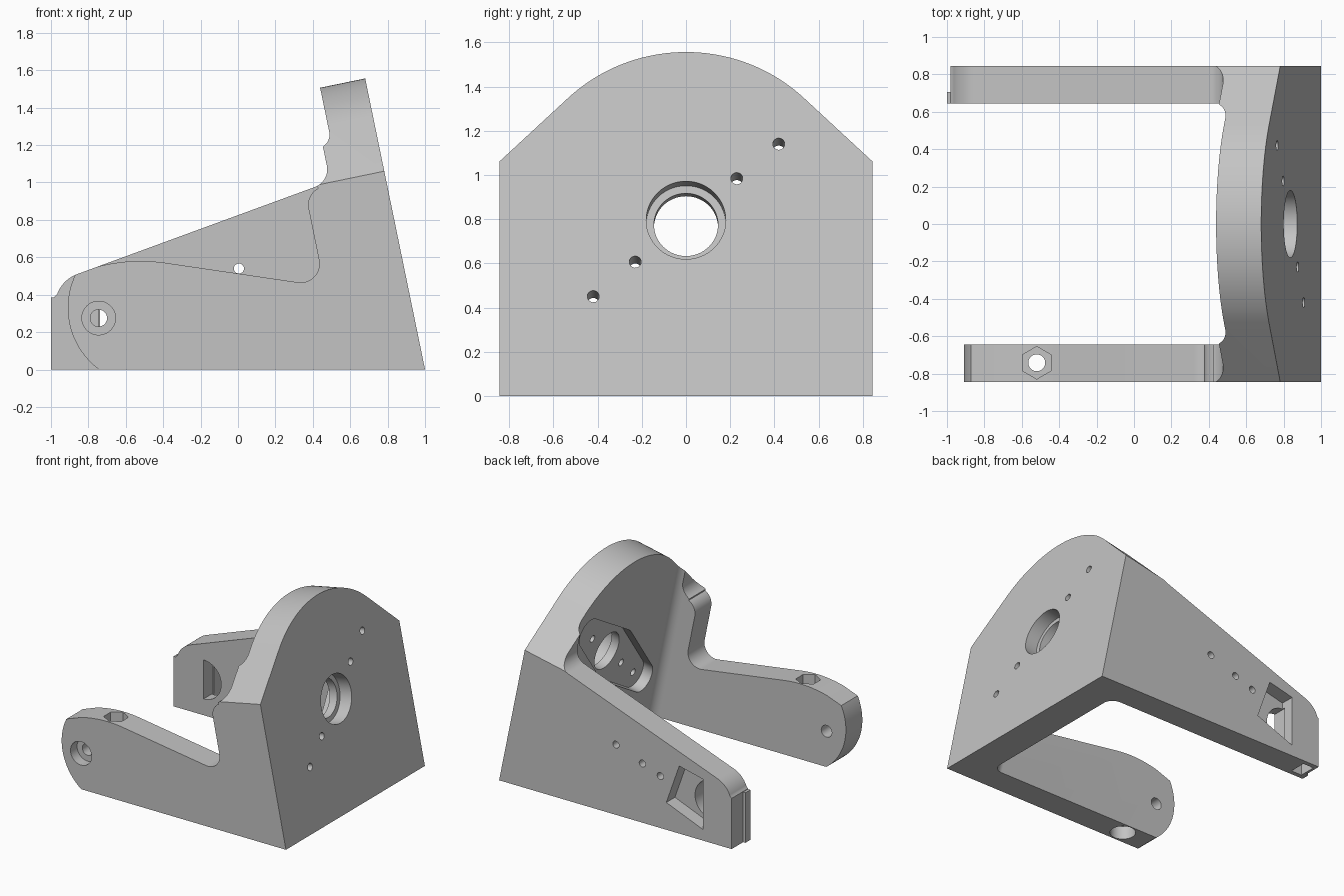
import bpy, bmesh
from math import radians, sin, cos, pi
from mathutils import Matrix, Vector

if "Cube" in bpy.data.objects:
    bpy.data.objects.remove(bpy.data.objects["Cube"])

grey = bpy.data.materials.new("light_grey")
grey.use_nodes = True
grey.diffuse_color = (0.55, 0.55, 0.55, 1)
grey.node_tree.nodes["Principled BSDF"].inputs["Base Color"].default_value = (0.55, 0.55, 0.55, 1)


def frame(a, b, c):
    return Matrix((a, b, c)).transposed().to_4x4()


# Working frames: seen from the front, seen on the leaning plate, seen from above
TILT = radians(11.64)
SIDE = frame((1, 0, 0), (0, 0, 1), (0, -1, 0))
PLATE = frame((0, 1, 0), (-sin(TILT), 0, cos(TILT)), (cos(TILT), 0, sin(TILT)))
TOP = Matrix.Identity(4)


def arc(x, y, r, start, end, n=16):
    angles = [radians(start + (end - start) * i / n) for i in range(n + 1)]
    return [(x + r * cos(t), y + r * sin(t)) for t in angles]


def circle(x, y, r, n=40):
    return arc(x, y, r, 0, 360 - 360 / n, n - 1)


def rect(x0, y0, x1, y1):
    return [(x0, y0), (x1, y0), (x1, y1), (x0, y1)]


def prism(name, points, low, high, space):
    """Extrude an outline between two depths of a working frame."""
    bm = bmesh.new()
    face = bm.faces.new([bm.verts.new((x, y, low)) for x, y in points])
    made = bmesh.ops.extrude_face_region(bm, geom=[face])["geom"]
    top = [v for v in made if isinstance(v, bmesh.types.BMVert)]
    bmesh.ops.translate(bm, verts=top, vec=Vector((0, 0, high - low)))
    bmesh.ops.transform(bm, matrix=space, verts=bm.verts)
    bmesh.ops.recalc_face_normals(bm, faces=bm.faces)
    mesh = bpy.data.meshes.new(name)
    bm.to_mesh(mesh)
    bm.free()
    mesh.materials.append(grey)
    obj = bpy.data.objects.new(name, mesh)
    bpy.context.collection.objects.link(obj)
    return obj


def combine(tool, operation="DIFFERENCE"):
    tool.hide_render = True
    mod = bracket.modifiers.new(tool.name, "BOOLEAN")
    mod.operation = operation
    mod.solver = "EXACT"
    mod.object = tool
    bpy.context.view_layer.objects.active = bracket
    bpy.ops.object.modifier_apply(modifier=mod.name)
    bpy.data.objects.remove(tool)


def cut(name, points, low, high, space):
    combine(prism(name, points, low, high, space))


# Side silhouette: sloping arm, root fillet and leaning plate
profile = [(-0.98, 0), (1, 0), (0.63, 1.8), (0.328, 1.8)]
profile += arc(0.377, 1.07, 0.1, 12, -70)
profile += arc(-0.798, 0.341, 0.18, 110, 160) + [(-0.98, 0.39)]
bracket = prism("motor_bracket", profile, -0.845, 0.845, SIDE)

# Rounded head of the plate
head = [(-0.85, -1.5), (0.85, -1.5), (0.85, 0.876)]
head += arc(0, 0.61, 0.777, 47, 133, 40) + [(-0.85, 0.876)]
combine(prism("head_outline", head, -2.5, 2, PLATE), "INTERSECT")

# Open space between the arms, with filleted corners against the plate
SLOT = frame((0, 1, 0), (cos(TILT), 0, sin(TILT)), (sin(TILT), 0, -cos(TILT)))
gap = [(-0.645, -1.6), (0.645, -1.6)]
gap += arc(0.565, 0.654, 0.08, 0, 90) + arc(-0.565, 0.654, 0.08, 90, 180)
cut("arm_gap", gap, -2.5, 2, SLOT)

# Lower, rounded front arm
above = [(-1.3, -0.2), (-0.74, -0.2)]
above += arc(-0.5, 0.33, 0.41, 234, 154, 24)
above += arc(-0.52, -0.33, 0.91, 112, 82)
above += arc(0.335, 0.565, 0.1, -98, 12)
above += arc(0.475, 0.88, 0.1, 192, 118) + [(0.3, 1.3), (-1.3, 1.3)]
cut("front_arm_shape", above, 0.4, 1.2, SIDE)

# Stepped shaft hole, tapered inner pocket and screw holes in the plate
HUB, OUTER, INNER = 0.61, 0.979, 0.734
turn = Matrix.Rotation(radians(40), 2)


def diagonal(points):
    return [tuple(turn @ Vector(p) + Vector((0, HUB))) for p in points]


pocket = arc(0.57, 0, 0.11, -81, 81) + arc(0, 0, 0.2, 81, 99, 4)
pocket += arc(-0.57, 0, 0.11, 99, 261) + arc(0, 0, 0.2, 261, 279, 4)
cut("plate_pocket", diagonal(pocket), 0.6, INNER + 0.08, PLATE)
cut("shaft_recess", circle(0, HUB, 0.18, 64), OUTER - 0.1, 1.1, PLATE)
cut("shaft_hole", circle(0, HUB, 0.145, 64), 0.6, 1.1, PLATE)
for d in (-0.548, -0.3, 0.3, 0.548):
    cut("plate_screw_hole", diagonal(circle(d, 0, 0.027, 24)), 0.55, 1.1, PLATE)

# Front arm: pivot hole with counterbore, vertical bolt hole with nut seat
px, pz = -0.745, 0.275
cut("pivot_hole", circle(px, pz, 0.045), 0.6, 0.95, SIDE)
cut("pivot_counterbore", circle(px, pz, 0.09), 0.765, 0.95, SIDE)
bx, by = -0.52, -0.742
cut("bolt_hole", circle(bx, by, 0.045), -0.2, 0.8, TOP)
cut("bolt_counterbore", circle(bx, by, 0.09), -0.2, 0.1, TOP)
cut("nut_seat", arc(bx, by, 0.087, 30, 330, 5), 0.5, 0.8, TOP)

# Back arm: half-round window, outer pocket, screw holes and tip socket
cut("half_round_window", arc(px, pz, 0.15, -90, 90, 24), -0.76, -0.55, SIDE)
cut("outer_pocket", [(-0.737, 0.085), (-0.424, 0.21), (-0.534, 0.52), (-0.737, 0.472)],
    -0.95, -0.74, SIDE)
for x, z in ((0.005, 0.54), (-0.22, 0.455), (-0.373, 0.4)):
    cut("arm_screw_hole", circle(x, z, 0.027, 24), -0.95, -0.55, SIDE)
cut("tip_socket", rect(-0.96, 0.68, -0.87, 0.81), -0.2, 0.1, TOP)

# Narrow lip on the tip of the back arm
combine(prism("tip_lip", rect(-1, 0.645, -0.965, 0.705), 0, 0.385, TOP), "UNION")

bpy.ops.object.select_all(action="DESELECT")
bracket.select_set(True)
bpy.context.view_layer.objects.active = bracket
bpy.ops.object.shade_smooth_by_angle(angle=radians(25))
